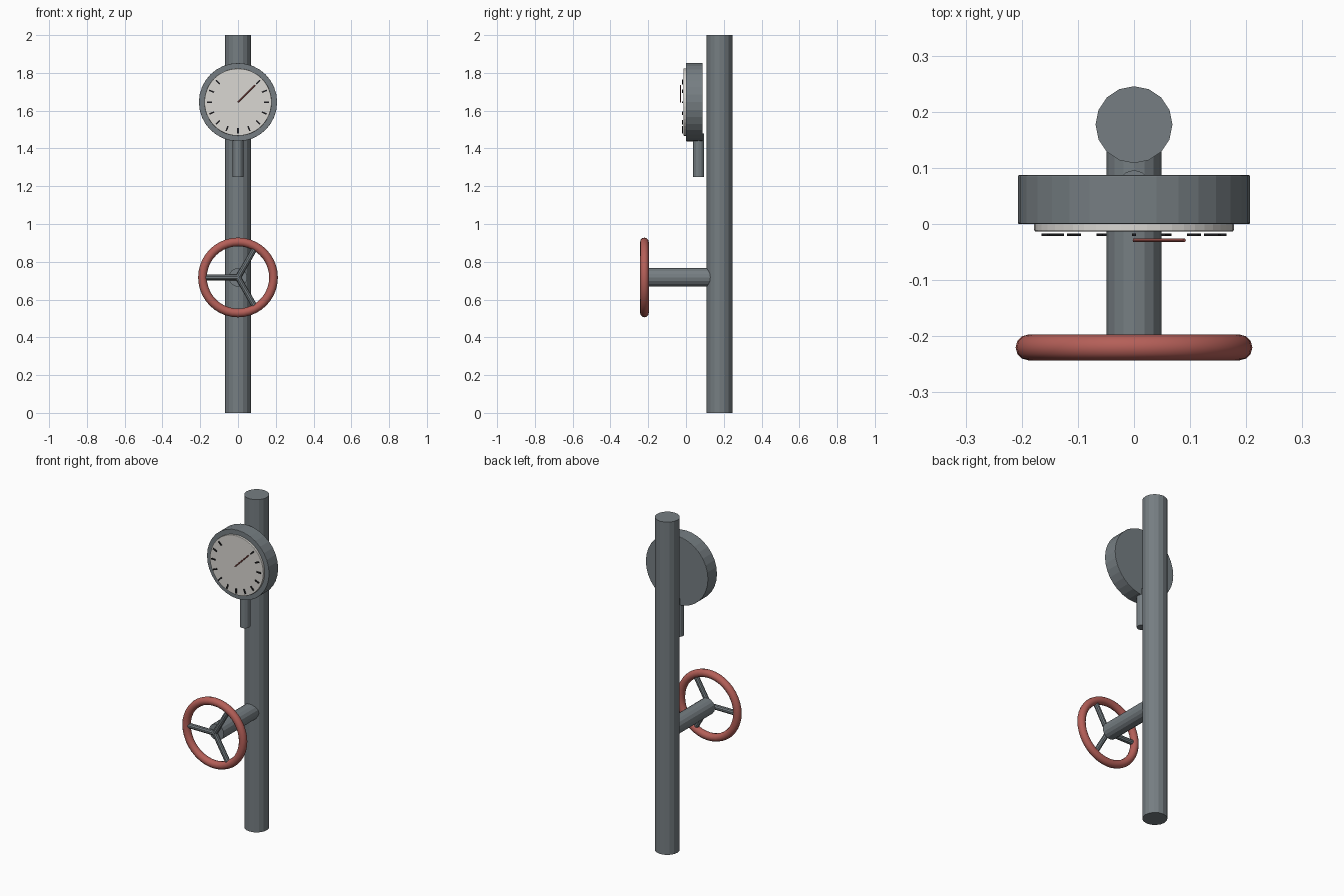
import bpy
import math
from mathutils import Vector

if "Cube" in bpy.data.objects:
    bpy.data.objects.remove(bpy.data.objects["Cube"])


def material(name, rgb):
    m = bpy.data.materials.new(name)
    m.diffuse_color = (*rgb, 1)
    m.use_nodes = True
    m.node_tree.nodes["Principled BSDF"].inputs["Base Color"].default_value = m.diffuse_color
    return m


STEEL = material("steel grey", (0.180, 0.208, 0.224))
RED = material("valve red", (0.46, 0.115, 0.098))
WHITE = material("dial white", (0.70, 0.68, 0.645))
BLACK = material("tick black", (0.012, 0.012, 0.014))


def finish(name, mat, bevel=0.0, smooth=False):
    ob = bpy.context.object
    ob.name = name
    ob.data.materials.append(mat)
    if bevel:
        b = ob.modifiers.new("bevel", "BEVEL")
        b.width = bevel
        b.segments = 2
        b.limit_method = "ANGLE"
        b.angle_limit = math.radians(40)
    if smooth:
        bpy.ops.object.shade_smooth_by_angle(angle=math.radians(35))
    return ob


def rod(name, start, end, radius, sides, mat, bevel=0.0, smooth=False):
    a, b = Vector(start), Vector(end)
    d = b - a
    bpy.ops.mesh.primitive_cylinder_add(
        vertices=sides, radius=radius, depth=d.length, location=(a + b) / 2,
        rotation=d.to_track_quat("Z", "Y").to_euler())
    return finish(name, mat, bevel, smooth)


GAUGE_Z, WHEEL_Z, WHEEL_Y = 1.645, 0.717, -0.22

# Main upright pipe
rod("main_pipe", (0, 0.177, 0), (0, 0.177, 2), 0.0685, 16, STEEL)

# Gauge: body, dial plate and stem
rod("gauge_body", (0, 0.087, GAUGE_Z), (0, 0, GAUGE_Z), 0.207, 32, STEEL, 0.002)
rod("gauge_dial", (0, 0.002, GAUGE_Z), (0, -0.0135, GAUGE_Z), 0.178, 48, WHITE, 0.003)
rod("gauge_stem", (0, 0.067, 1.25), (0, 0.067, 1.48), 0.029, 12, STEEL)

# Tick marks over a 270 degree sweep, open at the top
for i in range(13):
    a = math.radians(45 - 22.5 * i)
    bpy.ops.mesh.primitive_cube_add(
        size=1, location=(0.151 * math.cos(a), -0.019, GAUGE_Z + 0.151 * math.sin(a)),
        rotation=(0, -a, 0))
    bpy.context.object.scale = (0.028, 0.004, 0.008)
    finish(f"tick_{i + 1}", BLACK)

# Pointer
c = math.cos(math.radians(45))
rod("pointer", (0, -0.029, GAUGE_Z),
    (0.127 * c, -0.029, GAUGE_Z + 0.127 * c), 0.0035, 8, RED)

# Valve axle, running into the pipe
rod("valve_axle", (0, 0.17, WHEEL_Z), (0, -0.205, WHEEL_Z), 0.049, 16, STEEL)

# Hand wheel rim
bpy.ops.mesh.primitive_torus_add(
    major_segments=40, minor_segments=12, major_radius=0.188, minor_radius=0.023,
    location=(0, WHEEL_Y, WHEEL_Z), rotation=(math.pi / 2, 0, 0))
finish("wheel_rim", RED)
bpy.ops.object.shade_smooth()

# Three spokes
for i in range(3):
    a = math.radians(60 + 120 * i)
    rod(f"wheel_spoke_{i + 1}", (0, WHEEL_Y, WHEEL_Z),
        (0.18 * math.cos(a), WHEEL_Y, WHEEL_Z + 0.18 * math.sin(a)),
        0.015, 10, STEEL)
